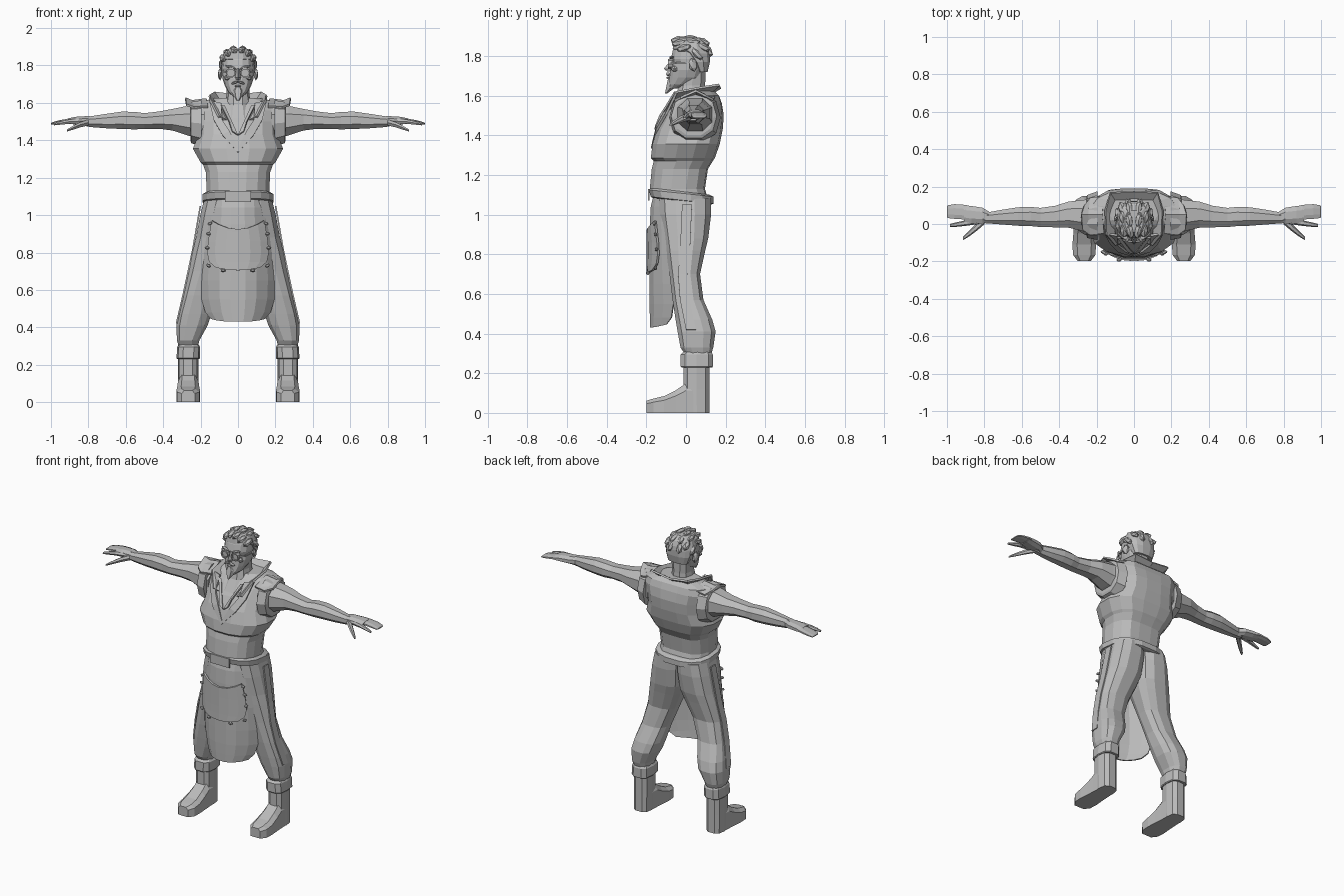
import bpy, bmesh, math
from mathutils import Vector, Matrix

GREY = bpy.data.materials.new("plain_grey")
GREY.diffuse_color = (0.5, 0.5, 0.5, 1)


def finish(name, bm, mirror=False, thick=0):
    bmesh.ops.recalc_face_normals(bm, faces=bm.faces)
    me = bpy.data.meshes.new(name)
    bm.to_mesh(me)
    bm.free()
    ob = bpy.data.objects.new(name, me)
    bpy.context.collection.objects.link(ob)
    me.materials.append(GREY)
    if thick:
        ob.modifiers.new("thickness", 'SOLIDIFY').thickness = thick
    if mirror:
        ob.modifiers.new("mirror", 'MIRROR')
    return ob


def skin(bm, rings, closed=True, caps=True):
    rows = [[bm.verts.new(p) for p in r] for r in rings]
    n = len(rows[0])
    for a, b in zip(rows, rows[1:]):
        for i in range(n if closed else n - 1):
            j = (i + 1) % n
            bm.faces.new((a[i], a[j], b[j], b[i]))
    if caps and closed:
        bm.faces.new(rows[0][::-1])
        bm.faces.new(rows[-1])


def oval(n, p):
    for i in range(n):
        t = 2 * math.pi * (i + 0.5) / n - math.pi / 2
        c, s = math.cos(t), math.sin(t)
        yield math.copysign(abs(c) ** (2 / p), c), math.copysign(abs(s) ** (2 / p), s)


def loft_z(name, secs, n=12, p=2.3, mirror=False, caps=True, groove=0):
    # sections: z front, x0, x1, y front, y back, z rise toward the back
    bm, rings = bmesh.new(), []
    for z, x0, x1, yf, yb, *tilt in secs:
        r = []
        for u, v in oval(n, p):
            y = (yf + yb) / 2 + v * (yb - yf) / 2
            if v > 0.8 and abs(u) < 0.4:
                y -= groove
            r.append((x0 + (x1 - x0) * (u + 1) / 2, y, z + (tilt[0] * (v + 1) / 2 if tilt else 0)))
        rings.append(r)
    skin(bm, rings, caps=caps)
    return finish(name, bm, mirror)


def loft_x(name, secs, n=8, p=2.2, mirror=True, caps=True):
    # sections: x, y centre, z centre, y radius, z radius
    bm = bmesh.new()
    skin(bm, [[(x, y + u * ry, z + v * rz) for u, v in oval(n, p)] for x, y, z, ry, rz in secs], caps=caps)
    return finish(name, bm, mirror)


def sheet(name, rows, thick=0.008, mirror=False):
    bm = bmesh.new()
    skin(bm, rows, closed=False)
    return finish(name, bm, mirror, thick)


def blob(name, loc, size, rot=(0, 0, 0), mirror=False, sub=1):
    bm = bmesh.new()
    bmesh.ops.create_icosphere(bm, subdivisions=sub, radius=1)
    m = Matrix.Translation(loc)
    for a, ax in zip(rot, 'XYZ'):
        m = m @ Matrix.Rotation(a, 4, ax)
    bm.transform(m @ Matrix.Diagonal((*size, 1)))
    return finish(name, bm, mirror)


def sym(rows):
    return [(z, -w, w, *rest) for z, w, *rest in rows]


# vest, with a chest overhang above the waist
loft_z("vest", sym([
    (1.08, .175, -.165, .13, -.02), (1.13, .17, -.185, .11), (1.23, .175, -.175, .125),
    (1.27, .19, -.165, .15), (1.285, .205, -.18, .16), (1.355, .245, -.172, .185),
    (1.43, .215, -.15, .20), (1.50, .215, -.11, .205), (1.56, .235, -.065, .195),
    (1.60, .225, -.03, .18), (1.625, .13, -.01, .15)]), n=16, p=2.4, groove=.012)
# belt dipping at the back, and buckle
loft_z("belt", sym([
    (1.085, .18, -.17, .13, -.035), (1.09, .192, -.18, .142, -.035),
    (1.125, .192, -.19, .142, -.035), (1.135, .175, -.18, .12, -.035)]), n=16, p=2.6)
sheet("buckle", [[(x, -.192, z) for x in (-.07, 0, .07)] for z in (1.07, 1.13)])
# vest armhole rims and shoulder caps
loft_x("armhole_rim", [(.195, .045, 1.49, .13, .13), (.25, .04, 1.495, .115, .115),
                       (.255, .04, 1.495, .10, .10)], n=10)
sheet("shoulder_cap", [
    [(.16, -.05, 1.585), (.17, .05, 1.625), (.16, .15, 1.60)],
    [(.235, -.06, 1.58), (.245, .05, 1.615), (.235, .14, 1.585)],
    [(.275, -.03, 1.595), (.28, .05, 1.63), (.265, .10, 1.605)]], .012, True)

# open collar, higher at the back
sheet("collar", [
    [(.0, .10, 1.60), (.085, .10, 1.60), (.105, .03, 1.60), (.10, -.05, 1.585), (.06, -.10, 1.51)],
    [(.0, .17, 1.645), (.125, .165, 1.66), (.15, .07, 1.645), (.145, -.06, 1.62), (.10, -.115, 1.53)]],
    .012, True)
# lapels and the neck opening
sheet("lapel", [
    [(.09, -.065, 1.60), (.085, -.118, 1.51), (.045, -.150, 1.45), (0, -.172, 1.36)],
    [(.155, -.055, 1.615), (.13, -.105, 1.51), (.085, -.152, 1.43), (0, -.178, 1.335)]], .012, True)
sheet("scarf_end", [[(.09, -.075, 1.59), (.045, -.135, 1.50), (.03, -.155, 1.45)],
                    [(.07, -.075, 1.585), (.02, -.14, 1.475), (0, -.16, 1.43)]], .01, True)

# trousers
loft_z("trouser_leg", [
    (.285, .215, .315, .0, .125), (.33, .205, .328, -.03, .14), (.41, .16, .332, -.045, .152),
    (.47, .14, .322, -.055, .135), (.57, .115, .295, -.07, .09), (.70, .065, .265, -.085, .073),
    (.82, .012, .242, -.105, .10), (.88, -.01, .228, -.115, .115), (1.0, -.02, .205, -.135, .13),
    (1.08, -.02, .185, -.14, .13)], n=12, p=2.6, mirror=True)
# side seams
sheet("side_seam", [[(.205, y, 1.05), (.245, y - .01, .82), (.27, y - .02, .70), (.298, y - .01, .57),
                     (.333, y + .02, .42)] for y in (-.02, .03)], mirror=True)
loft_z("leg_cuff", [(.23, .207, .325, -.025, .135), (.235, .203, .329, -.03, .138),
                    (.295, .203, .325, -.03, .138), (.31, .212, .318, -.01, .128)], n=10, p=3, mirror=True)

# boots: shaft plus a foot swept from heel to toe
loft_z("boot_shaft", [(0, .212, .322, -.01, .12), (.12, .212, .322, -.015, .12),
                      (.25, .212, .322, -.015, .12)], n=10, p=2.8, mirror=True)
bm = bmesh.new()
skin(bm, [[(.266 - w, y, 0), (.266 + w, y, 0), (.266 + w, y, h * .75), (.266 + w * .6, y, h),
           (.266 - w * .6, y, h), (.266 - w, y, h * .75)]
          for y, w, h in ((.06, .052, .15), (0, .055, .15), (-.05, .058, .115), (-.11, .063, .085),
                          (-.165, .06, .072), (-.198, .035, .062))])
finish("boot_foot", bm, True)


# apron wrapped round the front of the hips
def apron_row(z, w, yc, ye, lift=0):
    return [(u * w, yc + (ye - yc) * abs(u) ** 2.3, z + lift * abs(u) ** 3)
            for u in (-1, -.8, -.5, -.2, .2, .5, .8, 1)]


sheet("apron", [apron_row(*r) for r in (
    (1.10, .165, -.165, -.09), (1.04, .175, -.18, -.085), (.95, .182, -.185, -.085), (.80, .195, -.187, -.08),
    (.65, .20, -.187, -.07), (.55, .195, -.187, -.065), (.48, .175, -.185, -.075), (.43, .145, -.183, -.10, .015))])
# apron pocket with sagging top and fasteners
def pocket_row(u_sag, z, w):
    return [(u * w, -.198 + .075 * abs(u * w / .19) ** 2.3, z + u_sag * u * u) for u in (-1, -.75, -.4, 0, .4, .75, 1)]


sheet("pocket", [pocket_row(*r) for r in ((.045, .925, .14), (.04, .91, .145), (.0, .86, .16),
                                          (0, .80, .165), (0, .75, .155), (.015, .705, .12))], .012)
for i, (x, z, a) in enumerate(((.15, .955, .6), (.158, .90, 0), (.165, .825, 0), (.158, .73, -.6), (.08, .705, 0))):
    y = -.203 + .075 * (x / .19) ** 2.3
    blob(f"pocket_stud_{i}", (x, y, z), (.015, .01, .01), (0, a, 0), True)

# bare arms
loft_x("arm", [
    (.18, .045, 1.495, .11, .10), (.27, .045, 1.505, .09, .085), (.35, .05, 1.51, .075, .062),
    (.42, .04, 1.508, .062, .05), (.50, .035, 1.503, .055, .045), (.55, .04, 1.505, .055, .05),
    (.62, .04, 1.507, .053, .05), (.70, .037, 1.503, .043, .042), (.78, .033, 1.50, .032, .032),
    (.81, .033, 1.50, .03, .028)], n=8)
# hands: palm, fused fingers, index and thumb
loft_x("palm", [(.77, .035, 1.50, .03, .03), (.81, .045, 1.505, .045, .026), (.87, .05, 1.505, .05, .022),
                (.91, .055, 1.503, .048, .015)])
loft_x("fingers", [(.83, .05, 1.508, .038, .018), (.90, .063, 1.505, .042, .013), (.96, .067, 1.497, .042, .010),
                   (.995, .066, 1.49, .037, .006), (1.0, .066, 1.488, .03, .003)])
loft_x("index_finger", [(.83, .02, 1.503, .02, .018), (.90, .005, 1.50, .015, .013), (.95, -.003, 1.492, .012, .010),
                        (.985, -.008, 1.485, .008, .006)], n=6)
loft_x("thumb", [(.80, .02, 1.495, .022, .018), (.845, -.02, 1.483, .02, .016), (.88, -.05, 1.468, .016, .012),
                 (.915, -.078, 1.452, .009, .006)], n=6)

# neck and head
loft_z("neck", sym([(1.52, .09, -.10, .11), (1.59, .07, -.055, .105), (1.65, .06, -.04, .10),
                    (1.72, .065, -.03, .10)]), n=10)
loft_z("head", sym([
    (1.635, .025, -.092, -.04), (1.655, .05, -.09, .03), (1.69, .07, -.085, .085), (1.73, .083, -.08, .10),
    (1.765, .086, -.07, .108), (1.785, .088, -.078, .112), (1.83, .085, -.068, .112),
    (1.865, .07, -.05, .095), (1.885, .045, -.02, .07)]), n=14, p=2.3)
# nose, brows, lips, beard
bm = bmesh.new()
skin(bm, [[(-w, -.07, z), (0, y, z), (w, -.07, z)] for z, w, y in
          ((1.785, .010, -.082), (1.76, .012, -.092), (1.735, .018, -.112), (1.722, .016, -.095))])
finish("nose", bm)
blob("brow", (.038, -.072, 1.79), (.034, .014, .009), (0, -.25, 0), True)
blob("cheek", (.055, -.058, 1.735), (.022, .02, .016), (0, .3, 0), True)
blob("moustache", (.018, -.09, 1.708), (.024, .012, .008), (0, .35, 0), True)
blob("lower_lip", (0, -.088, 1.69), (.02, .011, .007))
loft_z("beard", sym([(1.61, .006, -.107, -.095), (1.635, .022, -.104, -.06), (1.665, .03, -.098, -.05),
                     (1.685, .016, -.092, -.06)]), n=6)
# round glasses
bm = bmesh.new()
skin(bm, [[(.038 + math.cos(t) * r, y, 1.76 + math.sin(t) * r)
           for t in [k * math.pi / 5 for k in range(10)]]
          for r, y in ((.027, -.065), (.027, -.09), (.02, -.09), (.02, -.08))])
finish("glasses_rim", bm, True)
sheet("glasses_arm", [[(.064, -.075, z), (.088, -.05, z), (.092, .03, z)] for z in (1.76, 1.77)], .006, True)
# ears
blob("ear", (.095, .035, 1.755), (.012, .024, .036), (.25, 0, .35), True)

# hair: cap and swept-back clumps
loft_z("hair_cap", sym([(1.72, .07, .055, .11), (1.77, .089, .02, .122), (1.82, .092, -.03, .125, -.01),
                        (1.835, .09, -.07, .122), (1.865, .08, -.066, .11), (1.89, .05, -.045, .075)]),
       n=12, p=2.4)
for i, (x, y, z, a) in enumerate(((.02, -.04, 1.882, -.2), (.055, -.035, 1.865, -.2), (.08, -.01, 1.84, -.3),
                                  (.025, .02, 1.888, 0), (.06, .035, 1.87, .1), (.025, .085, 1.872, .4),
                                  (.065, .085, 1.845, .5), (.03, .11, 1.83, 1.0), (.085, .055, 1.81, .8))):
    blob(f"hair_clump_{i}", (x, y, z), (.02, .042, .019), (-a, 0, -.15), True)
